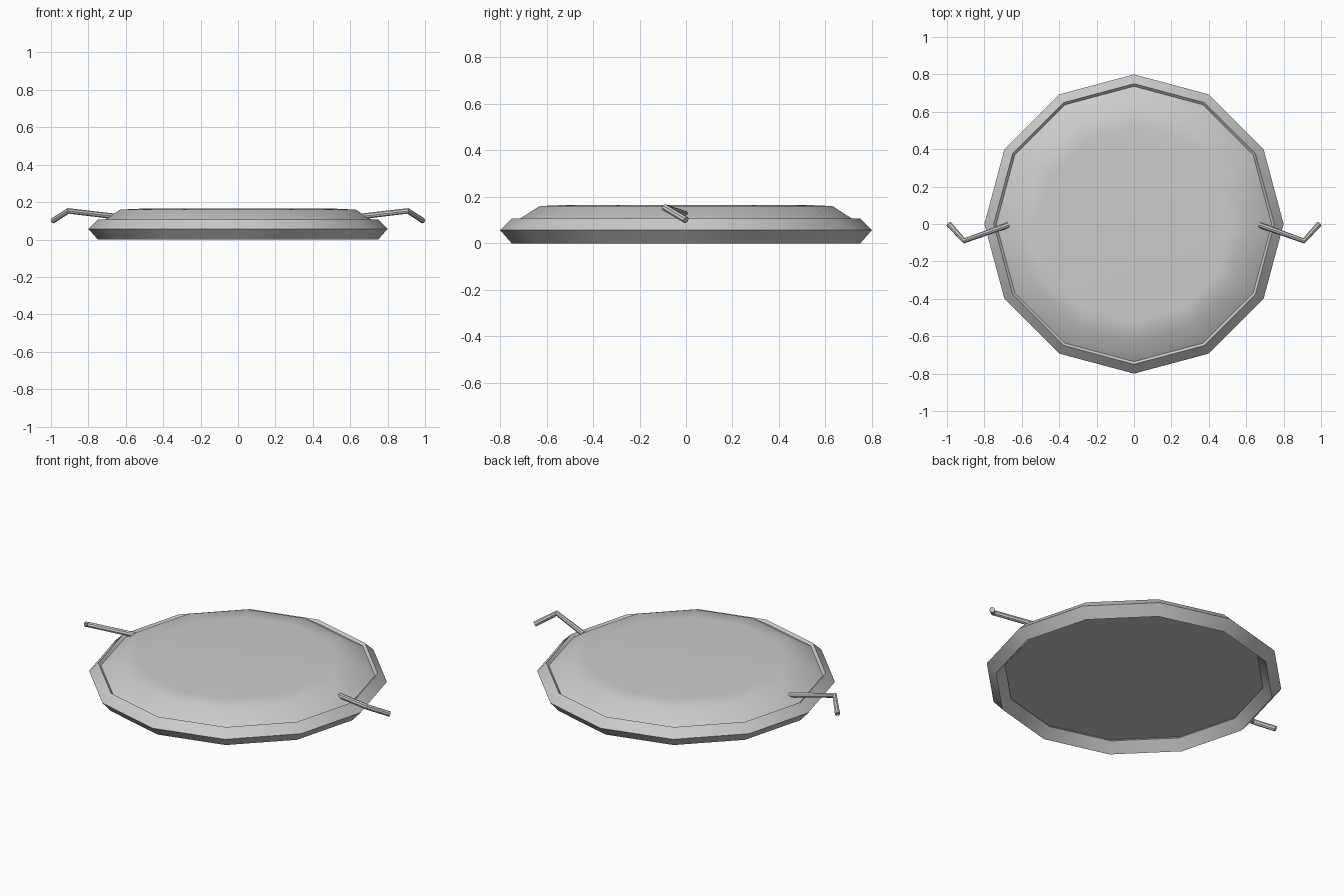
import bpy, bmesh, math

if "Cube" in bpy.data.objects:
    bpy.data.objects.remove(bpy.data.objects["Cube"])

SIDES = 12


def lathe(name, profile, closed, angle):
    """Spin an (r, z) profile around z; closed joins last ring to first, else caps both ends."""
    bm = bmesh.new()
    rings = []
    for r, z in profile:
        rings.append([bm.verts.new((r * math.cos(2 * math.pi * i / SIDES),
                                    r * math.sin(2 * math.pi * i / SIDES), z))
                      for i in range(SIDES)])
    pairs = list(zip(rings, rings[1:]))
    if closed:
        pairs.append((rings[-1], rings[0]))
    else:
        bm.faces.new(rings[0])
        bm.faces.new(rings[-1])
    for a, b in pairs:
        for i in range(SIDES):
            j = (i + 1) % SIDES
            bm.faces.new((a[i], a[j], b[j], b[i]))
    bmesh.ops.recalc_face_normals(bm, faces=bm.faces)
    me = bpy.data.meshes.new(name)
    bm.to_mesh(me)
    bm.free()
    ob = bpy.data.objects.new(name, me)
    bpy.context.collection.objects.link(ob)
    smooth(ob, angle)
    return ob


def smooth(ob, angle):
    bpy.ops.object.select_all(action='DESELECT')
    ob.select_set(True)
    bpy.context.view_layer.objects.active = ob
    bpy.ops.object.shade_smooth_by_angle(angle=math.radians(angle))


# Rim: four-sided ring
lathe("rim_ring", [(0.75, 0.0), (0.80, 0.057), (0.75, 0.106), (0.70, 0.055)], True, 40)

# Shallow domed body with flat underside, seated in the rim
lathe("domed_body", [(0.77, 0.07), (0.63, 0.16), (0.52, 0.165)], False, 35)

# Bent wire handles, mirrored left and right
for side, label in ((1, "right"), (-1, "left")):
    cu = bpy.data.curves.new("handle_" + label, 'CURVE')
    cu.dimensions = '3D'
    cu.bevel_depth = 0.015
    cu.bevel_resolution = 2
    cu.use_fill_caps = True
    sp = cu.splines.new('POLY')
    path = [(0.67, -0.005, 0.125), (0.908, -0.09, 0.153), (0.99, 0.0, 0.10)]
    sp.points.add(len(path) - 1)
    for p, (x, y, z) in zip(sp.points, path):
        p.co = (side * x, y, z, 1)
    ob = bpy.data.objects.new("handle_" + label, cu)
    bpy.context.collection.objects.link(ob)
    bpy.ops.object.select_all(action='DESELECT')
    ob.select_set(True)
    bpy.context.view_layer.objects.active = ob
    bpy.ops.object.convert(target='MESH')
    smooth(bpy.context.view_layer.objects.active, 40)
